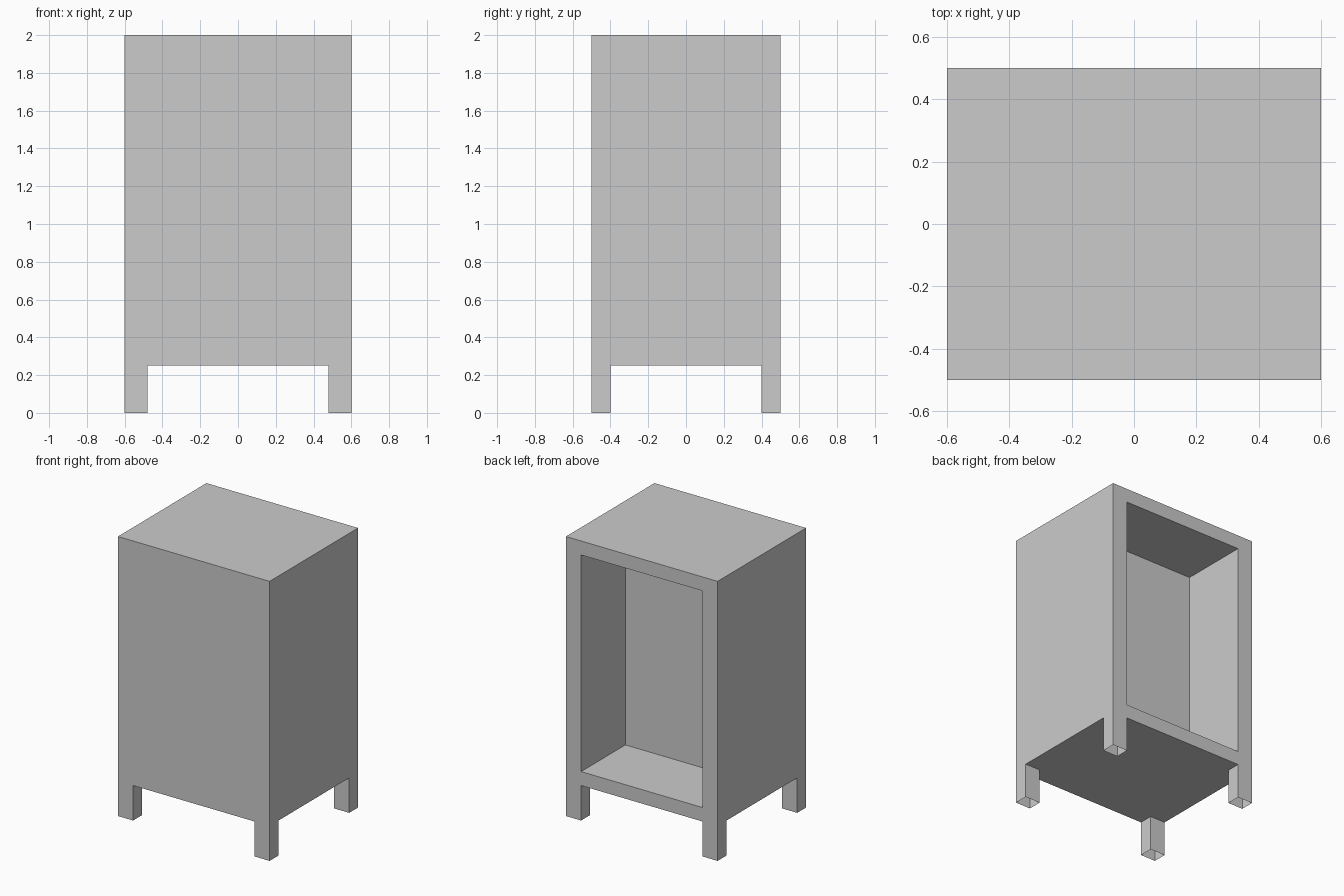
import bpy, bmesh
from mathutils import Matrix, Vector

if "Cube" in bpy.data.objects:
    bpy.data.objects.remove(bpy.data.objects["Cube"])

W, D, H = 0.6, 0.5, 2.0      # half width, half depth, full height
BASE = 0.25                  # underside of the body
bm = bmesh.new()

# Body: box standing above the legs
bmesh.ops.create_cube(bm, size=1, matrix=Matrix.Translation((0, 0, (H + BASE) / 2))
                      @ Matrix.Diagonal((2 * W, 2 * D, H - BASE, 1)))

# Loop cuts that outline the legs and the back opening
cuts = [(0, -0.48), (0, 0.48), (1, -0.4), (1, 0.4), (2, 0.35), (2, 1.9)]
for axis, pos in cuts:
    n = Vector((0, 0, 0))
    n[axis] = 1
    bmesh.ops.bisect_plane(bm, geom=bm.verts[:] + bm.edges[:] + bm.faces[:],
                           dist=1e-5, plane_co=n * pos, plane_no=n)
bm.normal_update()


def extrude(faces, offset):
    new = bmesh.ops.extrude_discrete_faces(bm, faces=faces)["faces"]
    bmesh.ops.translate(bm, verts=list({v for f in new for v in f.verts}), vec=offset)
    return new


# Back opening, recessed to the middle of the body
back = [f for f in bm.faces if f.normal.y > 0.9
        and abs(f.calc_center_median().x) < 0.1
        and 0.5 < f.calc_center_median().z < 1.8]
extrude(back, (0, -0.5, 0))

# Four hollow legs, open at the foot
corners = [f for f in bm.faces if f.normal.z < -0.9
           and abs(f.calc_center_median().z - BASE) < 1e-3
           and abs(f.calc_center_median().x) > 0.5
           and abs(f.calc_center_median().y) > 0.42]
feet = extrude(corners, (0, 0, -BASE))
bmesh.ops.delete(bm, geom=feet, context='FACES')

bmesh.ops.remove_doubles(bm, verts=bm.verts[:], dist=1e-5)
bmesh.ops.recalc_face_normals(bm, faces=bm.faces[:])
mesh = bpy.data.meshes.new("cabinet")
bm.to_mesh(mesh)
bm.free()
bpy.context.collection.objects.link(bpy.data.objects.new("cabinet", mesh))
